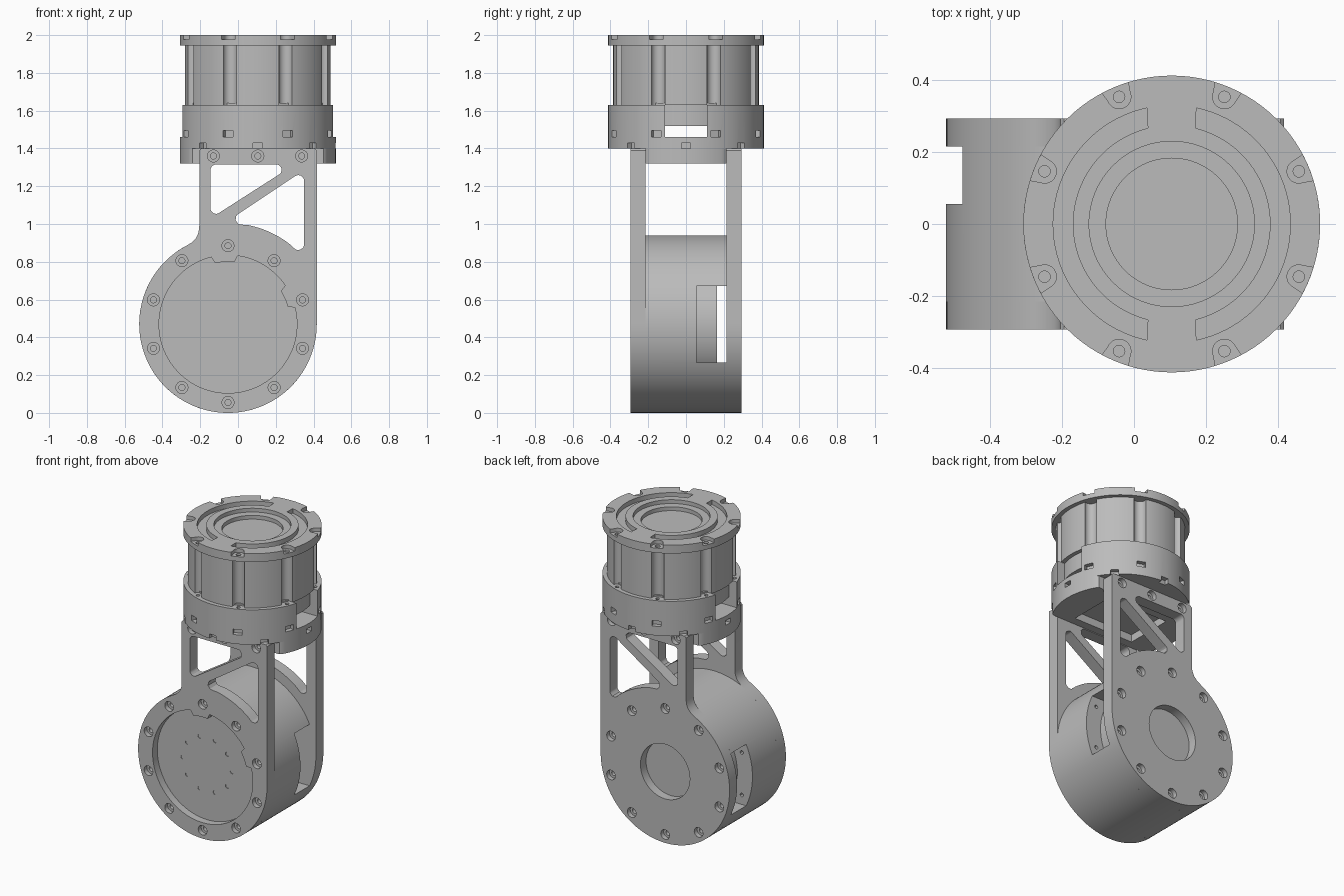
import bpy, bmesh
from math import sin, cos, tan, pi, radians
from mathutils import Vector, Matrix

if "Cube" in bpy.data.objects:
    bpy.data.objects.remove(bpy.data.objects["Cube"])

grey = bpy.data.materials.new("machined grey")
grey.use_nodes = True
grey.diffuse_color = (0.5, 0.5, 0.5, 1)
grey.node_tree.nodes["Principled BSDF"].inputs["Base Color"].default_value = (0.5, 0.5, 0.5, 1)

DRUM = Vector((-0.053, 0.47))    # drum axis in x, z
HEAD = Vector((0.105, 0))        # head axis in x, y
R_DRUM, R_HEAD = 0.47, 0.413


def finish(name, bm):
    bmesh.ops.recalc_face_normals(bm, faces=bm.faces[:])
    mesh = bpy.data.meshes.new(name)
    bm.to_mesh(mesh)
    bm.free()
    mesh.materials.append(grey)
    ob = bpy.data.objects.new(name, mesh)
    bpy.context.collection.objects.link(ob)
    return ob


def prism(name, pts, lo, hi, axis="z"):
    """Extrude a 2D outline along z, or along y for an x-z outline."""
    bm = bmesh.new()
    put = (lambda p, t: (p[0], p[1], t)) if axis == "z" else (lambda p, t: (p[0], t, p[1]))
    a, b = ([bm.verts.new(put(p, t)) for p in pts] for t in (lo, hi))
    bm.faces.new(a)
    bm.faces.new(b[::-1])
    for i in range(len(pts)):
        j = (i + 1) % len(pts)
        bm.faces.new((a[i], a[j], b[j], b[i]))
    return finish(name, bm)


def polar(c, r, deg):
    return Vector((c[0] + r * cos(radians(deg)), c[1] + r * sin(radians(deg))))


def arc(c, r, a, b, n):
    return [polar(c, r, a + (b - a) * i / n) for i in range(n + 1)]


def disc(name, c, r, lo, hi, axis="z", n=96):
    return prism(name, arc(c, r, 0, 360 * (n - 1) / n, n - 1), lo, hi, axis)


def box(name, size, at, turn=0):
    bm = bmesh.new()
    bmesh.ops.create_cube(bm, size=1)
    bm.transform(Matrix.Translation(at) @ Matrix.Rotation(radians(turn), 4, "Z")
                 @ Matrix.Diagonal((*size, 1)))
    return finish(name, bm)


def rounded(corners, r, n=6):
    """Fillet the corners; entries flagged False are kept as plain points."""
    out = []
    for i, (p, fillet) in enumerate(corners):
        if not fillet:
            out.append(p)
            continue
        p = Vector(p)
        u = (Vector(corners[i - 1][0]) - p).normalized()
        v = (Vector(corners[(i + 1) % len(corners)][0]) - p).normalized()
        half = u.angle(v) / 2
        mid = p + (u + v).normalized() * r / sin(half)
        s, e = p + u * r / tan(half) - mid, p + v * r / tan(half) - mid
        out += [mid + (s.lerp(e, k / n)).normalized() * r for k in range(n + 1)]
    return out


def cut(target, *cutters):
    bpy.context.view_layer.objects.active = target
    for c in cutters:
        mod = target.modifiers.new("cut", "BOOLEAN")
        mod.operation, mod.solver, mod.object = "DIFFERENCE", "EXACT", c
        bpy.ops.object.modifier_apply(modifier=mod.name)
        bpy.data.objects.remove(c)


def screw_hole(target, c, face, inward, axis="y", r=0.032):
    """Counterbored hole sunk into a face."""
    for rad, depth in ((r, 0.03), (r / 2, 0.055)):
        lo, hi = sorted((face - inward * 0.02, face + inward * depth))
        cut(target, disc("cutter", c, rad, lo, hi, axis, 16))


# Bracket side plates with truss openings
neck = [(-0.273, 0.885), (-0.245, 0.902), (-0.222, 0.925), (-0.209, 0.955), (-0.205, 0.99)]
outline = arc(DRUM, R_DRUM, 0, -240, 72) + neck + [(-0.205, 1.39), (-0.195, 1.4), (0.407, 1.4), (0.417, 1.39)]
upper_gap = rounded([(p, True) for p in ((-0.145, 1.315), (0.3, 1.315), (-0.145, 1.03))], 0.028)
lower_gap = rounded([((0.35, 1.285), True), (polar(DRUM, 0.535, 92), True)]
                    + [(p, False) for p in arc(DRUM, 0.535, 78, 52, 10)]
                    + [((0.35, 0.822), True)], 0.03)
screws = [polar(DRUM, 0.415, 90 + 36 * k) for k in range(10)]
screws += [Vector((x, 1.36)) for x in (-0.13, 0.105, 0.337)]
for name, side in (("front_plate", -1), ("back_plate", 1)):
    lo, hi = sorted((side * 0.215, side * 0.293))
    plate = prism(name, outline, lo, hi, "y")
    cut(plate, prism("cutter", upper_gap, lo - 0.1, hi + 0.1, "y"),
        prism("cutter", lower_gap, lo - 0.1, hi + 0.1, "y"))
    for c in screws:
        screw_hole(plate, c, side * 0.293, -side)
    if side < 0:
        # Shallow front recess with two locating tabs
        recess = [polar(DRUM, 0.33 if 83 <= d <= 103 or 15 <= d <= 32 else 0.365, d)
                  for d in range(0, 360, 2)]
        cut(plate, prism("cutter", recess, -0.4, -0.243, "y"))
        for k in range(10):
            cut(plate, disc("cutter", polar(DRUM, 0.18, 36 * k), 0.014, -0.3, -0.239, "y", 12))
    else:
        cut(plate, disc("cutter", DRUM, 0.18, 0.235, 0.4, "y", 64))

# Drum housing with side windows around an inner core
drum = disc("drum_housing", DRUM, R_DRUM, -0.215, 0.215, "y", 128)
cut(drum, box("cutter", (2, 0.162, 0.405), (0, 0.136, 0.47)))
for x in (-0.445, 0.34):
    for z in (0.33, 0.61):
        cut(drum, disc("cutter", (x, z), 0.012, 0.02, 0.1, "y", 12))
disc("drum_core", DRUM, 0.36, 0.04, 0.165, "y")

# Base slab held between the plates
slab_outline = [(p.x, max(-0.215, min(0.215, p.y))) for p in arc(HEAD, R_HEAD, 0, 357, 119)]
slab = prism("head_base", slab_outline, 1.32, 1.4)
cut(slab, box("cutter", (0.44, 0.32, 0.1), (HEAD.x, 0, 1.32)))

# Lower ring of the head with windows and small slots
ring = disc("head_lower_ring", HEAD, R_HEAD, 1.4, 1.63)
cut(ring, box("cutter", (2, 0.22, 0.3), (0, 0, 1.61)))
for k in range(8):
    p = polar(HEAD, R_HEAD, 22.5 + 45 * k)
    cut(ring, box("cutter", (0.06, 0.055, 0.035), (*p, 1.478), 22.5 + 45 * k))
    p = polar(HEAD, R_HEAD, 45 * k)
    cut(ring, box("cutter", (0.06, 0.05, 0.06), (*p, 1.4), 45 * k))
    p = polar(HEAD, 0.385, 22.5 + 45 * k)
    cut(ring, disc("cutter", p, 0.012, 1.6, 1.7, "z", 12))
disc("head_core", HEAD, 0.36, 1.52, 1.64)

# Fluted middle body
body = disc("head_body", HEAD, 0.386, 1.63, 1.945)
for k in range(8):
    cut(body, disc("cutter", polar(HEAD, 0.385, 22.5 + 45 * k), 0.038, 1.5, 2.1, "z", 24))

# Top cap with stepped centre, arc grooves and screw pockets
cap = disc("head_cap", HEAD, R_HEAD, 1.945, 2.0)
cut(cap, disc("cutter", HEAD, 0.23, 1.975, 2.1))
cut(cap, disc("cutter", HEAD, 0.183, 1.95, 2.1))
for mid in (0, 180):
    groove = arc(HEAD, 0.33, mid - 78, mid + 78, 40) + arc(HEAD, 0.275, mid + 76, mid - 76, 40)
    cut(cap, prism("cutter", groove, 1.97, 2.1))
for k in range(8):
    a = 22.5 + 45 * k
    c = polar(HEAD, 0.383, a)
    pocket = arc(c, 0.033, a + 90, a + 270, 12)
    pocket += [polar(HEAD, 0.45, a - 6), polar(HEAD, 0.45, a + 6)]
    cut(cap, prism("cutter", pocket, 1.976, 2.1))
    cut(cap, disc("cutter", c, 0.016, 1.955, 2.1, "z", 16))

# Smooth the curved walls and keep the machined edges crisp
bpy.ops.object.select_all(action="DESELECT")
for ob in bpy.context.collection.objects:
    if ob.type == "MESH" and grey.name in ob.data.materials:
        ob.select_set(True)
        bpy.context.view_layer.objects.active = ob
bpy.ops.object.shade_smooth_by_angle(angle=radians(30))
